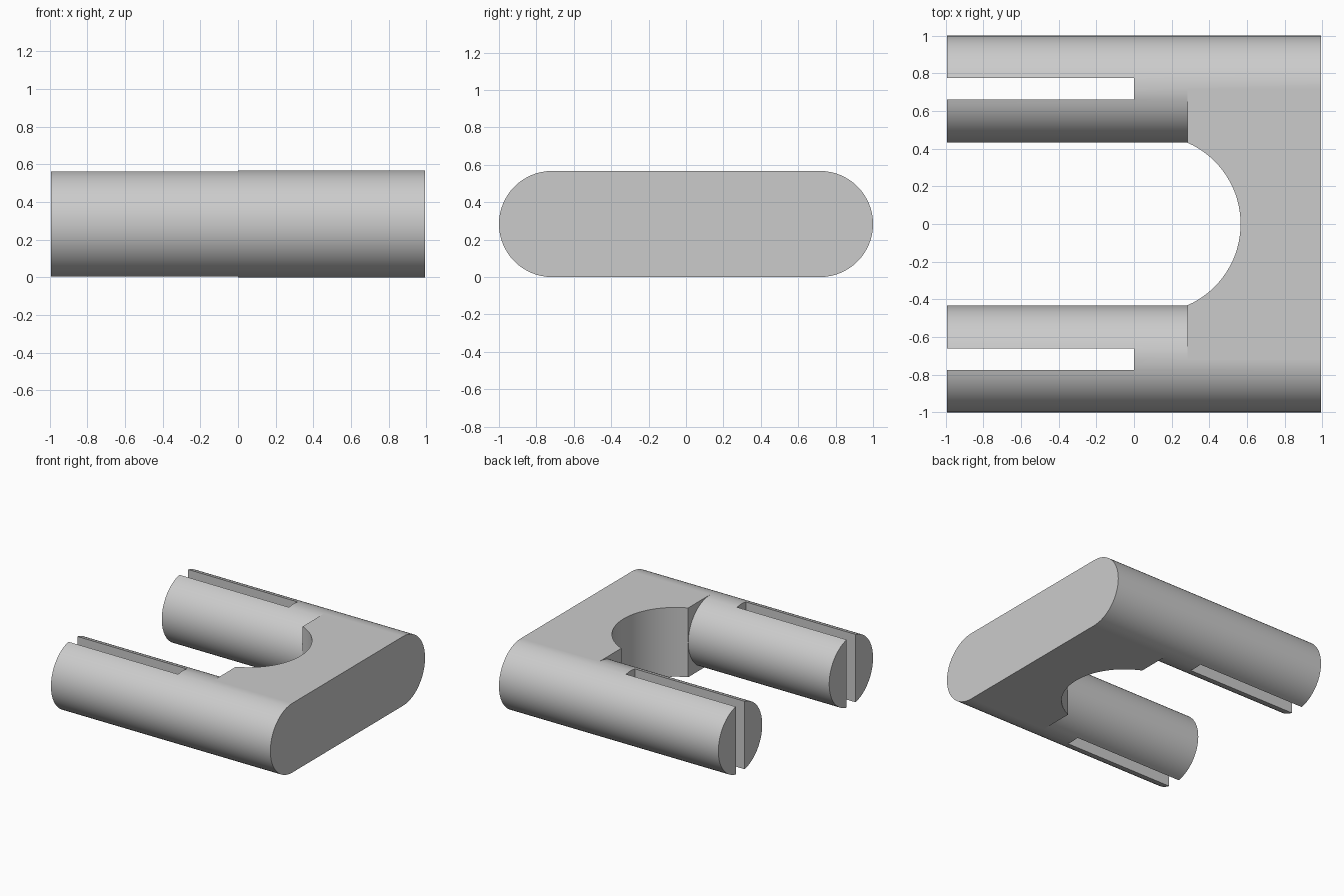
import bpy, bmesh
from math import sin, cos, pi, atan2, radians
from mathutils import Vector

if "Cube" in bpy.data.objects:
    bpy.data.objects.remove(bpy.data.objects["Cube"], do_unlink=True)

R = 0.2835            # arm radius, half the thickness
ARM_Y = 1 - R         # arm axis offset
END_X = 0.993         # half length along x
STEP_X = 0.283        # where the arms leave the bridge
STEPS = 32            # segments per half circle

grey = bpy.data.materials.new("light_grey")
grey.use_nodes = True
grey.diffuse_color = (0.6, 0.6, 0.6, 1)
grey.node_tree.nodes["Principled BSDF"].inputs["Base Color"].default_value = (0.6, 0.6, 0.6, 1)


def arc(cx, cy, r, start, end, steps=STEPS):
    angles = [start + (end - start) * i / steps for i in range(steps + 1)]
    return [(cx + r * cos(a), cy + r * sin(a)) for a in angles]


def prism(name, points, direction):
    """Close a 3D outline and extrude it along a direction."""
    bm = bmesh.new()
    face = bm.faces.new([bm.verts.new(p) for p in points])
    new = bmesh.ops.extrude_face_region(bm, geom=[face])["geom"]
    bmesh.ops.translate(bm, vec=Vector(direction),
                        verts=[g for g in new if isinstance(g, bmesh.types.BMVert)])
    bmesh.ops.recalc_face_normals(bm, faces=bm.faces)
    mesh = bpy.data.meshes.new(name)
    bm.to_mesh(mesh)
    bm.free()
    mesh.materials.append(grey)
    obj = bpy.data.objects.new(name, mesh)
    bpy.context.collection.objects.link(obj)
    return obj


def along_x(name, outline, x0, x1):
    return prism(name, [(x0, y, z) for y, z in outline], (x1 - x0, 0, 0))


def along_z(name, outline, z0, z1):
    return prism(name, [(x, y, z0) for x, y in outline], (0, 0, z1 - z0))


def cut(target, cutter):
    mod = target.modifiers.new("cut", "BOOLEAN")
    mod.operation, mod.solver, mod.object = "DIFFERENCE", "EXACT", cutter
    bpy.context.view_layer.objects.active = target
    bpy.ops.object.modifier_apply(modifier=mod.name)
    bpy.data.objects.remove(cutter, do_unlink=True)


# Pill-shaped bar swept along x
body = along_x("forked_body",
               arc(ARM_Y, R, R, -pi / 2, pi / 2) + arc(-ARM_Y, R, R, pi / 2, 3 * pi / 2),
               -END_X, END_X)

# Space between the two round arms
gap = (arc(ARM_Y, R, R, pi / 2, 3 * pi / 2) + [(ARM_Y, -0.3), (-ARM_Y, -0.3)]
       + arc(-ARM_Y, R, R, -pi / 2, pi / 2) + [(-ARM_Y, 0.9), (ARM_Y, 0.9)])
cut(body, along_x("arm_gap", gap, -1.2, STEP_X))

# Round throat in the bridge
half, depth = 0.432, 0.566 - STEP_X
r = (depth ** 2 + half ** 2) / (2 * depth)
centre = 0.566 - r
a = atan2(half, STEP_X - centre)
throat = arc(centre, 0, r, -a, a) + [(0.1, 0.3), (0.1, -0.3)]
cut(body, along_z("throat", throat, -0.3, 0.9))

# Slot through each arm
for side in (-1, 1):
    slot = [(x, side * y) for x, y in ((-1.2, 0.66), (0, 0.66), (0, 0.774), (-1.2, 0.774))]
    cut(body, along_z("slot", slot, -0.3, 0.9))

# Smooth rounds, crisp edges
bpy.ops.object.select_all(action="DESELECT")
body.select_set(True)
bpy.context.view_layer.objects.active = body
bpy.ops.object.shade_smooth_by_angle(angle=radians(20))
normals = body.modifiers.new("flat_sides", "WEIGHTED_NORMAL")
normals.keep_sharp = True
